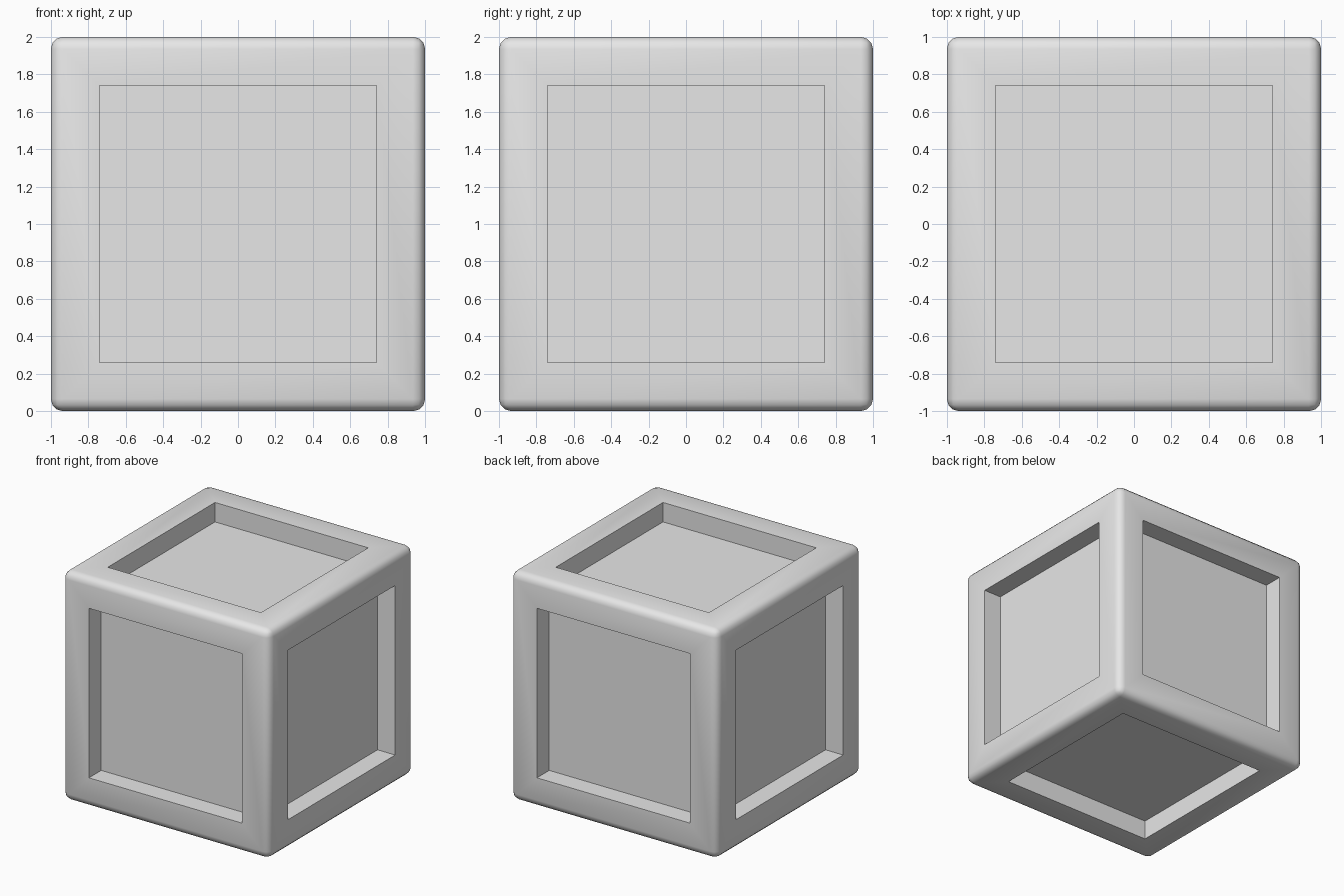
import bpy
import bmesh
import math

HALF = 1.0        # half the box side
ROUND = 0.065     # radius of the outer edges
PANEL = 0.74      # half the side of a recessed panel
DEPTH = 0.17      # depth of the recess

default = bpy.data.objects.get("Cube")
if default:
    bpy.data.objects.remove(default, do_unlink=True)

# Plain grey material
grey = bpy.data.materials.new("light_grey")
grey.use_nodes = True
colour = (0.8, 0.8, 0.8, 1.0)
grey.diffuse_color = colour
grey.node_tree.nodes["Principled BSDF"].inputs["Base Color"].default_value = colour

# Box with rounded edges
bm = bmesh.new()
bmesh.ops.create_cube(bm, size=2 * HALF)
bmesh.ops.translate(bm, verts=bm.verts, vec=(0, 0, HALF))
bmesh.ops.bevel(bm, geom=bm.edges[:], offset=ROUND, offset_type='OFFSET',
                segments=3, profile=0.5, affect='EDGES')

# Square recess in each of the six flat sides
bm.normal_update()
sides = [f for f in bm.faces if f.calc_area() > HALF]
bmesh.ops.inset_individual(bm, faces=sides, thickness=HALF - ROUND - PANEL,
                           use_even_offset=True)
panels = bmesh.ops.extrude_discrete_faces(bm, faces=sides)["faces"]
for panel in panels:
    panel.normal_update()
    bmesh.ops.translate(bm, verts=panel.verts, vec=panel.normal * -DEPTH)
bmesh.ops.recalc_face_normals(bm, faces=bm.faces)

mesh = bpy.data.meshes.new("panelled_box")
bm.to_mesh(mesh)
bm.free()
mesh.materials.append(grey)
box = bpy.data.objects.new("panelled_box", mesh)
bpy.context.collection.objects.link(box)

# Smooth outer edges, crisp recesses
bpy.ops.object.select_all(action='DESELECT')
box.select_set(True)
bpy.context.view_layer.objects.active = box
bpy.ops.object.shade_smooth_by_angle(angle=math.radians(40))
